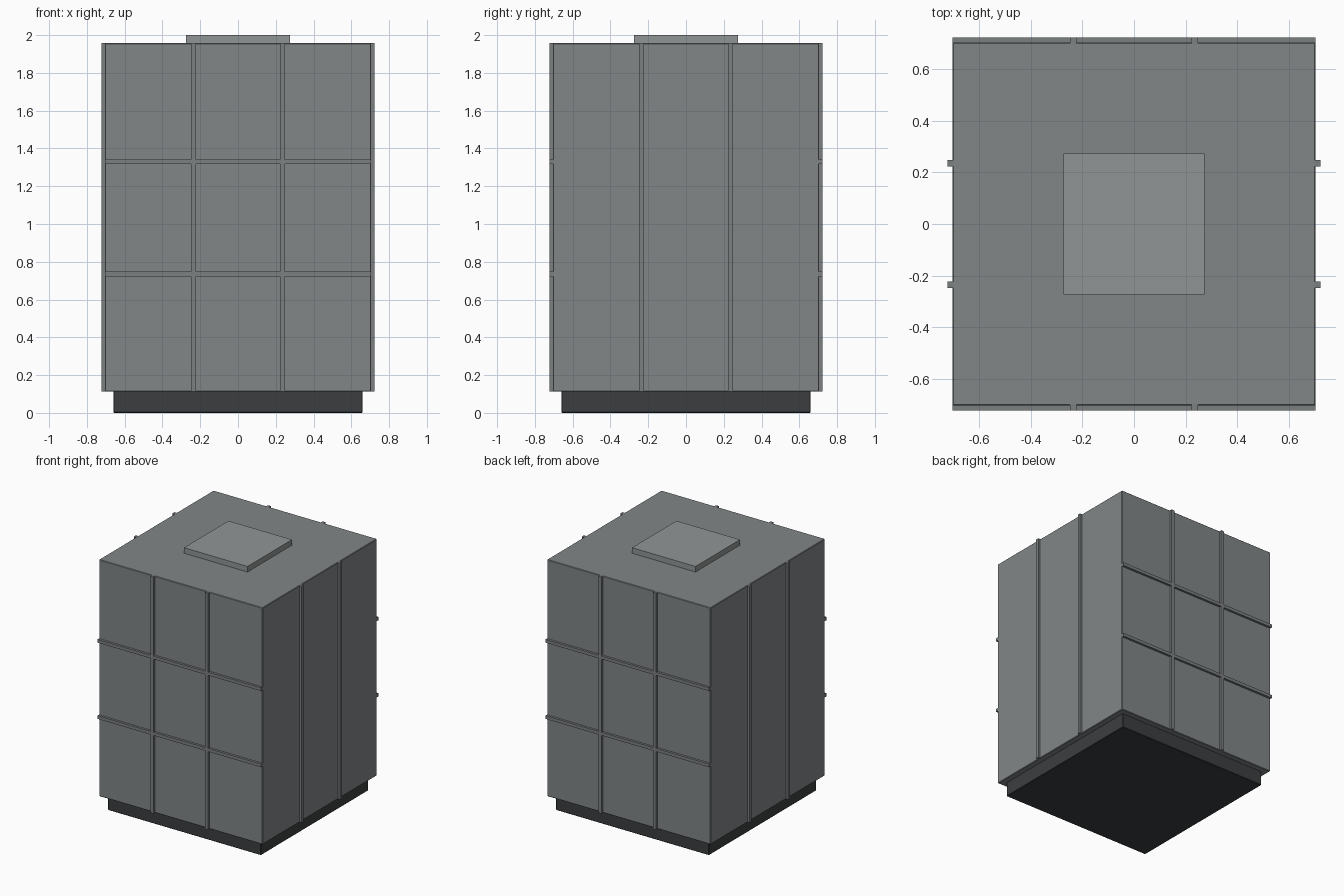
import bpy

if "Cube" in bpy.data.objects:
    bpy.data.objects.remove(bpy.data.objects["Cube"])


def material(name, rgb):
    m = bpy.data.materials.new(name)
    m.diffuse_color = (*rgb, 1)
    m.use_nodes = True
    m.node_tree.nodes["Principled BSDF"].inputs["Base Color"].default_value = m.diffuse_color
    return m


def box(name, lo, hi, mat, bevel=0.0):
    """Axis-aligned box between two corners, with an optional fine chamfer."""
    bpy.ops.mesh.primitive_cube_add(
        size=1, location=[(a + b) / 2 for a, b in zip(lo, hi)])
    ob = bpy.context.object
    ob.name = name
    ob.scale = [b - a for a, b in zip(lo, hi)]
    bpy.ops.object.transform_apply(location=False, rotation=False, scale=True)
    ob.data.materials.append(mat)
    if bevel:
        mod = ob.modifiers.new("edge_chamfer", 'BEVEL')
        mod.width = bevel
        mod.segments = 1
    return ob


body_mat = material("panel_grey", (0.22, 0.237, 0.245))
trim_mat = material("trim_grey", (0.20, 0.215, 0.22))
plate_mat = material("plate_grey", (0.285, 0.30, 0.30))
base_mat = material("base_dark", (0.045, 0.048, 0.05))

BASE, BODY, OUT = 0.66, 0.705, 0.723   # half widths
Z0, Z1 = 0.113, 1.957                  # body bottom and top
HALF = 0.0125                          # half strip width
SINK = 0.69                            # strips start inside the body

# Plinth, cabinet and top plate
box("plinth", (-BASE, -BASE, 0), (BASE, BASE, Z0 + 0.01), base_mat, 0.004)
box("cabinet_body", (-BODY, -BODY, Z0), (BODY, BODY, Z1), body_mat, 0.004)
box("top_plate", (-0.274, -0.274, Z1 - 0.01), (0.274, 0.274, 2.0), plate_mat)

for s, face in ((-1, "front"), (1, "back")):
    y0, y1 = sorted((s * SINK, s * OUT))
    # Vertical strips on front and back
    for c in (-0.236, 0.236):
        box(face + "_vertical_strip", (c - HALF, y0, Z0), (c + HALF, y1, Z1), trim_mat)
    # Horizontal strips on front and back
    for z in (0.735, 1.329):
        box(face + "_horizontal_strip", (-BODY, y0, z - HALF), (BODY, y1, z + HALF), trim_mat)

# Vertical strips on the left and right sides
for s, face in ((-1, "left"), (1, "right")):
    x0, x1 = sorted((s * SINK, s * OUT))
    for c in (-0.236, 0.236):
        box(face + "_vertical_strip", (x0, c - HALF, Z0), (x1, c + HALF, Z1), trim_mat)
